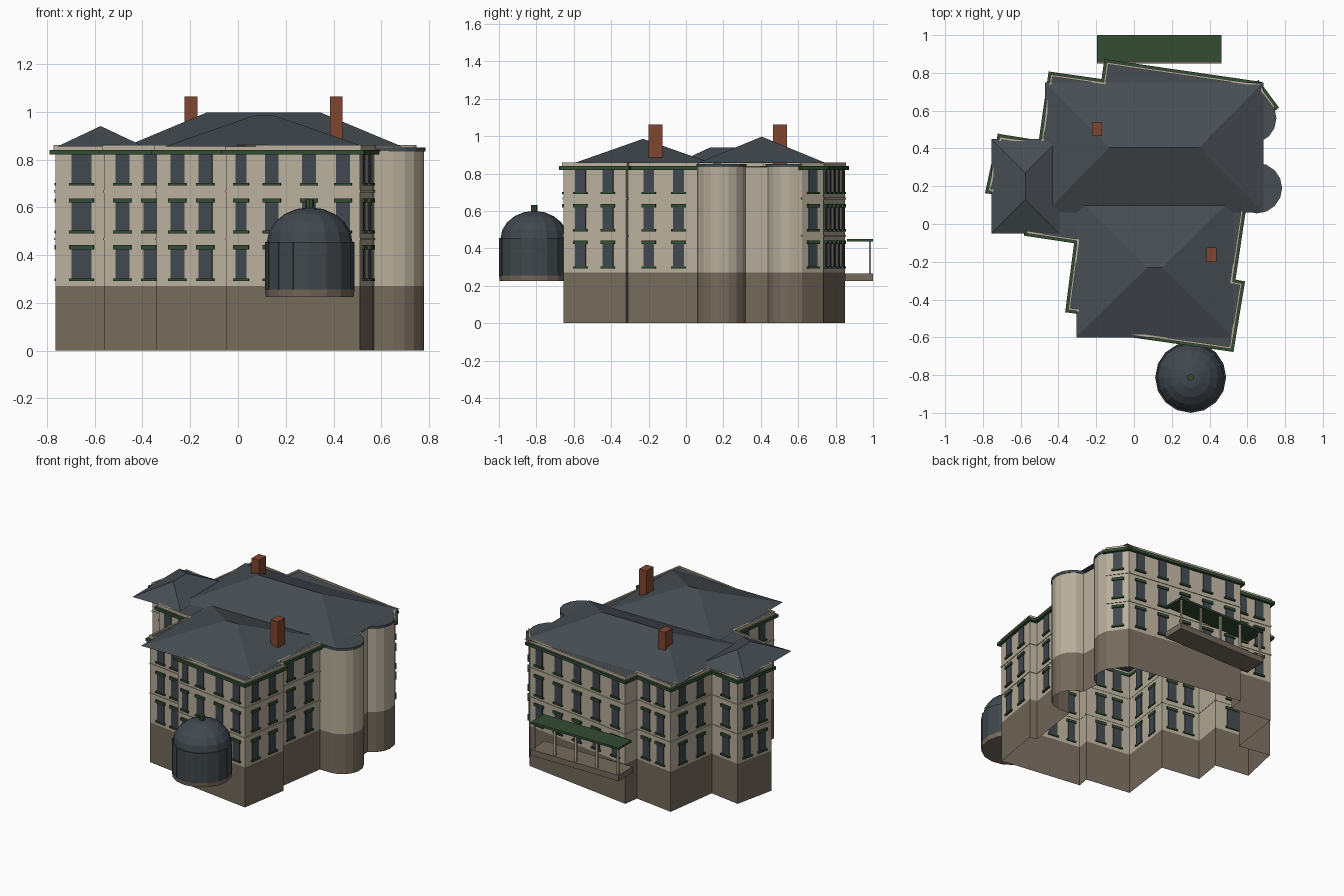
import bpy, bmesh
from math import radians, cos, sin, pi
from mathutils import Vector, Matrix

cube = bpy.data.objects.get("Cube")
if cube:
    bpy.data.objects.remove(cube)


def material(name, rgb):
    m = bpy.data.materials.new(name)
    m.use_nodes = True
    m.diffuse_color = (*rgb, 1)
    m.node_tree.nodes["Principled BSDF"].inputs["Base Color"].default_value = (*rgb, 1)
    return m


STONE = material("tan stone", (0.48, 0.43, 0.33))
BASE = material("brown foundation", (0.18, 0.145, 0.108))
ROOF = material("slate", (0.063, 0.075, 0.086))
TRIM = material("green trim", (0.033, 0.072, 0.033))
GLASS = material("dark glass", (0.052, 0.064, 0.077))
BRICK = material("red brick", (0.22, 0.062, 0.03))


def finish(name, bm, *mats, fix_normals=True):
    if fix_normals:
        bmesh.ops.recalc_face_normals(bm, faces=bm.faces)
    mesh = bpy.data.meshes.new(name)
    bm.to_mesh(mesh)
    bm.free()
    for m in mats:
        mesh.materials.append(m)
    ob = bpy.data.objects.new(name, mesh)
    bpy.context.collection.objects.link(ob)
    return ob


def add_box(bm, x0, x1, y0, y1, z0, z1, frame=Matrix()):
    size = Matrix.Diagonal((x1 - x0, y1 - y0, z1 - z0, 1))
    mid = Matrix.Translation(((x0 + x1) / 2, (y0 + y1) / 2, (z0 + z1) / 2))
    bmesh.ops.create_cube(bm, size=1, matrix=frame @ mid @ size)


def box(name, mat, *bounds):
    bm = bmesh.new()
    add_box(bm, *bounds)
    return finish(name, bm, mat)


def add_cylinder(bm, x, y, r0, r1, z0, z1, sides=16):
    bmesh.ops.create_cone(bm, cap_ends=True, segments=sides, radius1=r0, radius2=r1,
                          depth=z1 - z0, matrix=Matrix.Translation((x, y, (z0 + z1) / 2)))


def cylinder(name, mat, *args):
    bm = bmesh.new()
    add_cylinder(bm, *args)
    return finish(name, bm, mat)


def arc(cx, cy, r, a0, a1, n):
    angles = [radians(a0 + (a1 - a0) * i / n) for i in range(n + 1)]
    return [(cx + r * cos(a), cy + r * sin(a)) for a in angles]


# Straight walls, anticlockwise: start corner and (window position, width) pairs
W = 0.058
WALLS = [
    ((-0.765, 0.18), [(0.47, 0.085)]),
    ((-0.53, 0.145), []),
    ((-0.56, -0.045), [(0.29, W), (0.73, W)]),
    ((-0.295, -0.085), [(0.3, W), (0.7, W)]),
    ((-0.342, -0.45), [(0.29, W), (0.67, W)]),
    ((-0.035, -0.495), []),
    ((-0.048, -0.575), [(0.11, 0.046), (0.34, W), (0.62, W), (0.875, W)]),
    ((0.51, -0.655), [(0.27, W), (0.71, W)]),
    ((0.565, -0.32), []),
    ((0.515, -0.31), [(0.3, W), (0.73, W)]),
    ((0.57, 0.06), None),
    ((0.74, 0.62), [(0.5, W)]),
    ((0.655, 0.735), [(0.1 + 0.2 * i, W) for i in range(5)]),
    ((-0.14, 0.85), []),
    ((-0.155, 0.745), [(0.28, W), (0.7, W)]),
    ((-0.435, 0.785), [(0.28, W), (0.72, W)]),
    ((-0.487, 0.42), [(0.55, W)]),
    ((-0.705, 0.455), [(0.28, W), (0.72, W)]),
]
TOWERS = [(0.65, 0.19, 0.13), (0.62, 0.56, 0.13)]
PLINTH, WALL_TOP = 0.27, 0.835

# Footprint, with the two round bays joined into it
outline = []
for corner, windows in WALLS:
    outline.append(corner)
    if windows is None:
        outline += arc(*TOWERS[0], -90, 80, 8) + arc(*TOWERS[1], -70, 20, 4)

# Hollow walls in two bands of colour
bm = bmesh.new()
rings = [[bm.verts.new((x, y, z)) for x, y in outline] for z in (0, PLINTH, WALL_TOP)]
for level in (0, 1):
    low, high = rings[level], rings[level + 1]
    for i in range(len(low)):
        j = (i + 1) % len(low)
        face = bm.faces.new((low[i], low[j], high[j], high[i]))
        face.material_index = level
finish("outer_walls", bm, BASE, STONE, fix_normals=False)

# Flat roof deck behind the parapet
bm = bmesh.new()
bm.faces.new([bm.verts.new((x, y, 0.85)) for x, y in outline])
finish("roof_deck", bm, ROOF, fix_normals=False)

# Windows, sills, floor bands, cornice and parapet along every straight wall
glass, trim, bands, cornice, parapet = (bmesh.new() for _ in range(5))
ROWS = [(0.3, 0.43), (0.5, 0.625), (0.7, 0.825)]
for i, (corner, windows) in enumerate(WALLS):
    if windows is None:
        continue
    a, b = Vector(corner), Vector(WALLS[(i + 1) % len(WALLS)][0])
    along = (b - a).normalized()
    length = (b - a).length
    # local x runs along the wall, local y points outward
    frame = Matrix(((along.x, along.y, 0, a.x), (along.y, -along.x, 0, a.y),
                    (0, 0, 1, 0), (0, 0, 0, 1)))
    add_box(cornice, -0.02, length + 0.02, -0.005, 0.02, 0.82, 0.84, frame)
    add_box(parapet, -0.005, length + 0.005, -0.005, 0.006, 0.84, 0.86, frame)
    for z in (0.462, 0.662):
        add_box(bands, -0.004, length + 0.004, -0.002, 0.004, z, z + 0.01, frame)
    for t, w in windows:
        c = t * length
        for z0, z1 in ROWS:
            add_box(glass, c - w / 2, c + w / 2, -0.005, 0.005, z0, z1, frame)
            s = w / 2 + 0.009
            add_box(trim, c - s, c + s, -0.008, 0.012, z0 - 0.009, z0 + 0.002, frame)
            if z1 < 0.8:
                add_box(trim, c - s, c + s, -0.008, 0.012, z1 - 0.006, z1 + 0.012, frame)
finish("window_panes", glass, GLASS)
finish("window_sills_and_lintels", trim, TRIM)
finish("floor_bands", bands, STONE)
finish("cornice", cornice, TRIM)
finish("parapet", parapet, STONE)

# Caps over the round bays
for n, (x, y, r) in enumerate(TOWERS, 1):
    cylinder(f"bay_cap_{n}", ROOF, x, y, r + 0.004, r + 0.004, 0.834, 0.851)


def hip_roof(name, x0, x1, y0, y1, ridge_a, ridge_b, top, eave=0.855):
    bm = bmesh.new()
    c = [bm.verts.new((x, y, eave)) for x, y in ((x0, y0), (x1, y0), (x1, y1), (x0, y1))]
    p, q = (bm.verts.new((*r, top)) for r in (ridge_a, ridge_b))
    if ridge_a[1] == ridge_b[1]:
        faces = [(c[0], c[1], q, p), (c[1], c[2], q), (c[2], c[3], p, q), (c[3], c[0], p)]
    else:
        faces = [(c[0], c[1], p), (c[1], c[2], q, p), (c[2], c[3], q), (c[3], c[0], p, q)]
    for f in faces + [c[::-1]]:
        bm.faces.new(f)
    return finish(name, bm, ROOF)


hip_roof("main_roof", -0.47, 0.685, 0.06, 0.75, (-0.13, 0.405), (0.345, 0.405), 0.997)
hip_roof("front_roof", -0.305, 0.525, -0.6, 0.14, (0.07, -0.23), (0.15, -0.23), 0.985)
hip_roof("wing_roof", -0.755, -0.395, -0.05, 0.45, (-0.575, 0.13), (-0.575, 0.27), 0.94)

# Chimneys
box("back_chimney", BRICK, -0.223, -0.17, 0.465, 0.54, 0.83, 1.063)
box("front_chimney", BRICK, 0.385, 0.438, -0.2, -0.125, 0.83, 1.063)

# Domed conservatory
CX, CY, R = 0.3, -0.812, 0.186
cylinder("conservatory_base", BASE, CX, CY, R - 0.002, R + 0.002, 0.225, 0.255)
cylinder("conservatory_glazing", GLASS, CX, CY, R, R, 0.255, 0.455)
bm = bmesh.new()
bmesh.ops.create_uvsphere(bm, u_segments=16, v_segments=10, radius=1)
bmesh.ops.delete(bm, geom=[v for v in bm.verts if v.co.z < -0.01], context='VERTS')
bmesh.ops.transform(bm, verts=bm.verts, matrix=Matrix.Translation((CX, CY, 0.45))
                    @ Matrix.Diagonal((0.18, 0.18, 0.15, 1)))
finish("conservatory_dome", bm, GLASS)
bm = bmesh.new()
for i in range(16):
    turn = Matrix.Translation((CX, CY, 0)) @ Matrix.Rotation(i * pi / 8, 4, 'Z')
    add_box(bm, R - 0.005, R + 0.001, -0.003, 0.003, 0.255, 0.455, turn)
finish("conservatory_mullions", bm, TRIM)
cylinder("dome_finial", TRIM, CX, CY, 0.018, 0.018, 0.59, 0.632, 8)

# Back porch
box("porch_deck", BASE, -0.195, 0.463, 0.85, 1.0, 0.225, 0.265)
box("porch_roof", TRIM, -0.195, 0.463, 0.86, 1.0, 0.436, 0.45)
bm = bmesh.new()
for i in range(5):
    x = -0.18 + i * 0.157
    add_box(bm, x - 0.006, x + 0.006, 0.978, 0.99, 0.265, 0.436)
finish("porch_posts", bm, STONE)
